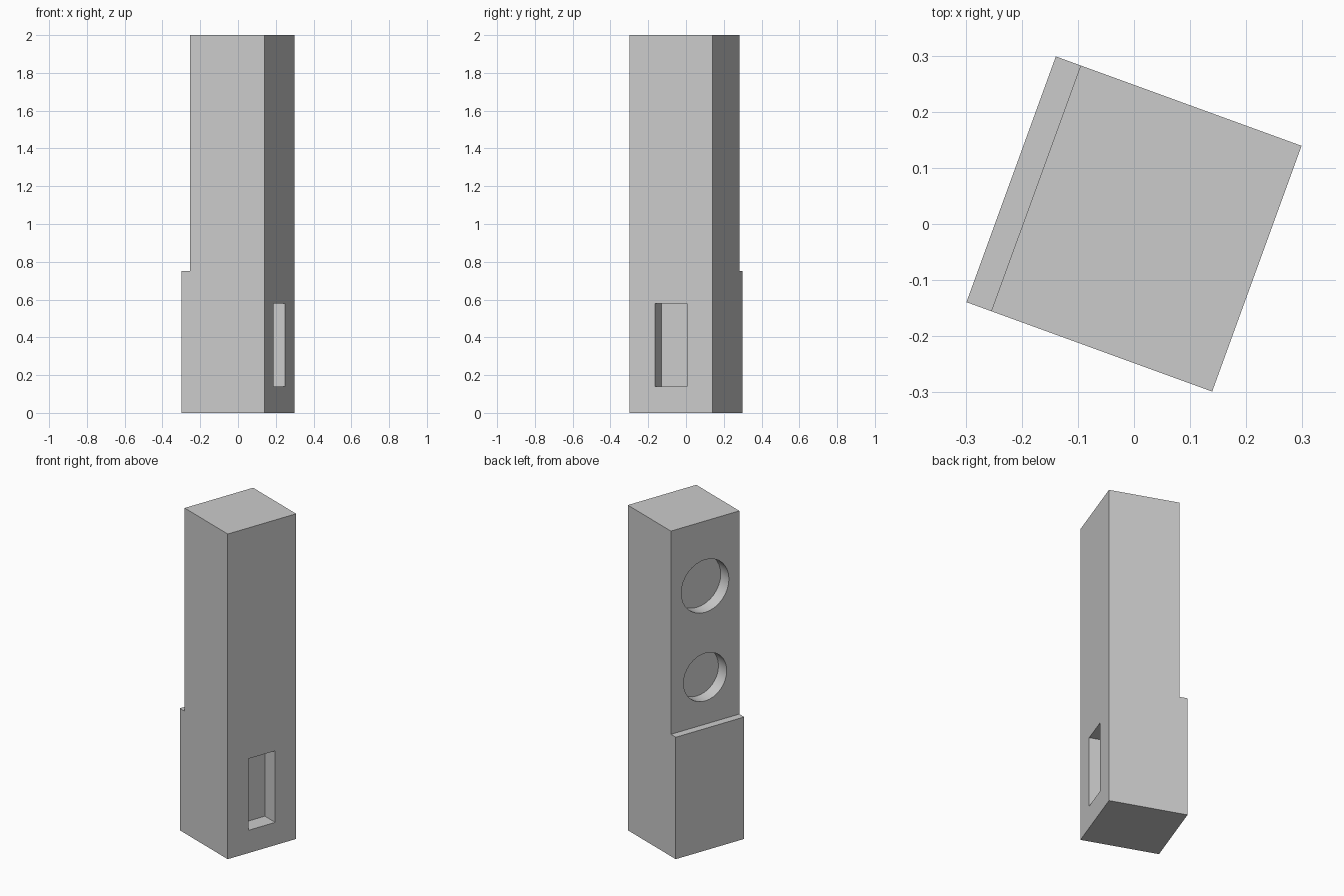
import bpy, bmesh, math
from mathutils import Matrix

if "Cube" in bpy.data.objects:
    bpy.data.objects.remove(bpy.data.objects["Cube"])

H = 0.233          # half side of the square footprint
STEP_X = -0.186    # face of the upper body, set back above the plinth

# Cabinet body: stepped side profile (x, z) extruded across its width
profile = [(-H, 0), (H, 0), (H, 2), (STEP_X, 2), (STEP_X, 0.75), (-H, 0.75)]
bm = bmesh.new()
face = bm.faces.new([bm.verts.new((x, -H, z)) for x, z in profile])
ext = bmesh.ops.extrude_face_region(bm, geom=[face])
moved = [v for v in ext["geom"] if isinstance(v, bmesh.types.BMVert)]
bmesh.ops.translate(bm, verts=moved, vec=(0, 2 * H, 0))
bmesh.ops.recalc_face_normals(bm, faces=bm.faces)
mesh = bpy.data.meshes.new("cabinet_body")
bm.to_mesh(mesh)
bm.free()
body = bpy.data.objects.new("cabinet_body", mesh)
bpy.context.collection.objects.link(body)


def cut(cutter):
    """Subtract the cutter from the body, then discard it."""
    cutter.hide_render = True
    mod = body.modifiers.new("recess", "BOOLEAN")
    mod.operation = "DIFFERENCE"
    mod.solver = "EXACT"
    mod.object = cutter
    bpy.context.view_layer.objects.active = body
    bpy.ops.object.modifier_apply(modifier=mod.name)
    bpy.data.objects.remove(cutter, do_unlink=True)


# Two round window recesses above the step
DEPTH = 0.08
for z, radius in ((1.6, 0.162), (1.04, 0.147)):
    bpy.ops.mesh.primitive_cylinder_add(
        vertices=32, radius=radius, depth=2 * DEPTH,
        location=(STEP_X, 0, z), rotation=(0, math.pi / 2, 0))
    bpy.context.object.name = "window_cutter"
    cut(bpy.context.object)

# Rectangular hatch recess low on the opposite face
bpy.ops.mesh.primitive_cube_add(size=1, location=(H, 0, 0.36))
hatch = bpy.context.object
hatch.name = "hatch_cutter"
hatch.scale = (0.2, 0.18, 0.44)
cut(hatch)

# Turn the whole cabinet clockwise on its base
body.data.transform(Matrix.Rotation(math.radians(-20), 4, "Z"))
bpy.ops.object.select_all(action="DESELECT")
body.select_set(True)
bpy.context.view_layer.objects.active = body
bpy.ops.object.shade_smooth_by_angle(angle=math.radians(30))
